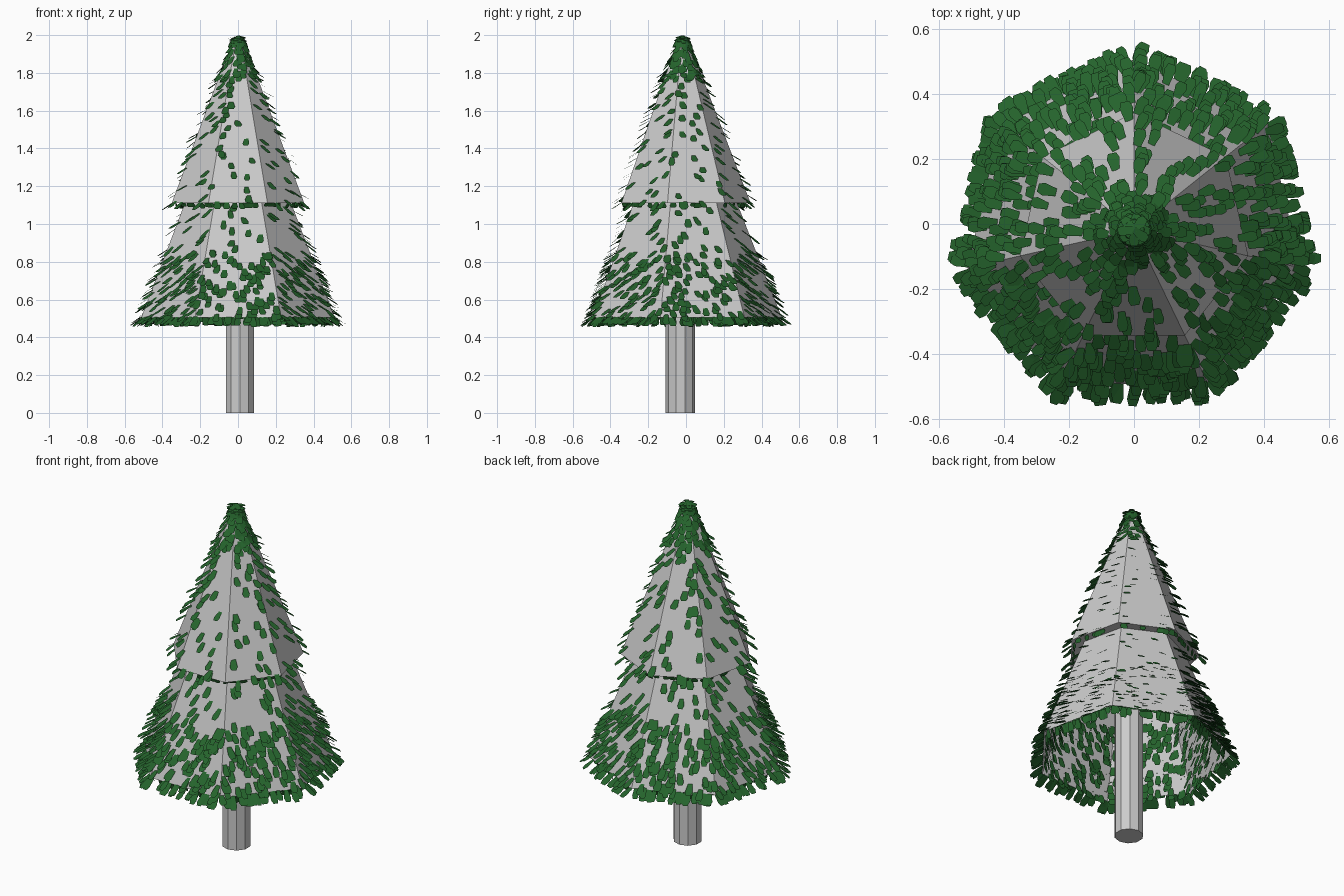
import bpy, bmesh, math, random
from mathutils import Vector

if "Cube" in bpy.data.objects:
    bpy.data.objects.remove(bpy.data.objects["Cube"])

random.seed(7)
SIDES = 7
CENTRE = Vector((0.0, -0.018, 0.0))
LOWER = [(0.525, 0.505), (0.39, 0.85), (0.285, 1.12)]
UPPER = [(0.36, 1.11), (0.10, 1.79), (0.02, 1.975)]


def corner(k, r, z):
    a = math.pi / 2 + 2 * math.pi * k / SIDES
    return CENTRE + Vector((r * math.cos(a), r * math.sin(a), z))


def make_object(name, bm, mat=None):
    me = bpy.data.meshes.new(name)
    bm.to_mesh(me)
    bm.free()
    ob = bpy.data.objects.new(name, me)
    bpy.context.collection.objects.link(ob)
    if mat:
        me.materials.append(mat)
    return ob


# Trunk
bpy.ops.mesh.primitive_cylinder_add(vertices=10, radius=0.078, depth=0.9,
                                    location=(0.01, -0.03, 0.45))
bpy.context.object.name = "trunk"

# Stepped seven-sided foliage body, open underneath
bm = bmesh.new()
profile = [LOWER[0], LOWER[2], UPPER[0], UPPER[1], UPPER[2]]
rings = [[bm.verts.new(corner(k, r, z)) for k in range(SIDES)] for r, z in profile]
for a, b in zip(rings, rings[1:]):
    for k in range(SIDES):
        n = (k + 1) % SIDES
        bm.faces.new((a[k], a[n], b[n], b[k]))
bm.faces.new(rings[-1])
make_object("foliage_body", bm)

# Leaves
green = bpy.data.materials.new("leaf_green")
green.diffuse_color = (0.018, 0.125, 0.025, 1)
green.use_nodes = True
green.node_tree.nodes["Principled BSDF"].inputs["Base Color"].default_value = green.diffuse_color
LEAF = [(-0.3, 0), (0.3, 0), (0.5, 0.7), (0.32, 1), (-0.32, 1), (-0.5, 0.7)]


def radius_at(pts, z):
    for (r0, z0), (r1, z1) in zip(pts, pts[1:]):
        if z <= z1:
            return r0 + (r1 - r0) * (z - z0) / (z1 - z0)
    return pts[-1][0]


def add_leaf(bm, root, angle, drop, length, width):
    """Flat leaf pointing along heading angle, tilted down by drop."""
    d = Vector((math.cos(angle) * math.cos(drop), math.sin(angle) * math.cos(drop),
                -math.sin(drop)))
    s = Vector((-math.sin(angle), math.cos(angle), 0))
    bm.faces.new([bm.verts.new(root + s * u * width + d * v * length) for u, v in LEAF])


def scatter(bm, pts, z0, z1, per_side, drop=33, length=0.075, width=0.038, inside=False):
    for k in range(SIDES):
        heading = math.pi / 2 + 2 * math.pi * (k + 0.5) / SIDES
        for i in range(per_side):
            z = z0 + (z1 - z0) * (i + random.random()) / per_side
            r = radius_at(pts, z) - (0.008 if inside else 0)
            t = random.random()
            p = corner(k, r, z).lerp(corner(k + 1, r, z), t)
            # headings swing slightly outwards towards the corners
            a = heading + (t - 0.5) * 0.3 + random.uniform(-0.2, 0.2)
            add_leaf(bm, p, a + (math.pi if inside else 0),
                     math.radians(drop + random.uniform(-6, 6)),
                     length * random.uniform(0.85, 1.1), width * random.uniform(0.85, 1.1))


bm = bmesh.new()
scatter(bm, LOWER, 0.515, 0.86, 75)                   # dense skirt
scatter(bm, LOWER, 0.86, 1.10, 10)                    # sparse lower tier
scatter(bm, UPPER, 1.12, 1.82, 24, length=0.065)      # sparse upper tier
make_object("outer_leaves", bm, green)

# Leaves along the two hanging edges
bm = bmesh.new()
scatter(bm, LOWER, 0.505, 0.51, 20, 36)
scatter(bm, LOWER, 0.505, 0.52, 14, 75, 0.05, inside=True)
scatter(bm, UPPER, 1.11, 1.12, 3, 36, 0.065)
scatter(bm, UPPER, 1.11, 1.12, 8, 70, 0.03, inside=True)
make_object("rim_leaves", bm, green)

bm = bmesh.new()
scatter(bm, LOWER, 0.53, 0.88, 85, 76, 0.065, inside=True)
make_object("inner_leaves", bm, green)

# Dense rounded tuft at the tip
bm = bmesh.new()
scatter(bm, UPPER, 1.78, 1.97, 16, 50, 0.055, 0.036)
for i in range(40):
    h = i / 39
    add_leaf(bm, CENTRE + Vector((0, 0, 1.955 + 0.043 * h)), i * 2.4,
             math.radians(35 - 20 * h), 0.052, 0.032)
for i in range(14):
    a = i * 2.4
    root = CENTRE + Vector((0.03 * math.cos(a), 0.03 * math.sin(a), 1.985))
    add_leaf(bm, root, a, math.radians(65), 0.055, 0.032)
make_object("tip_leaves", bm, green)
